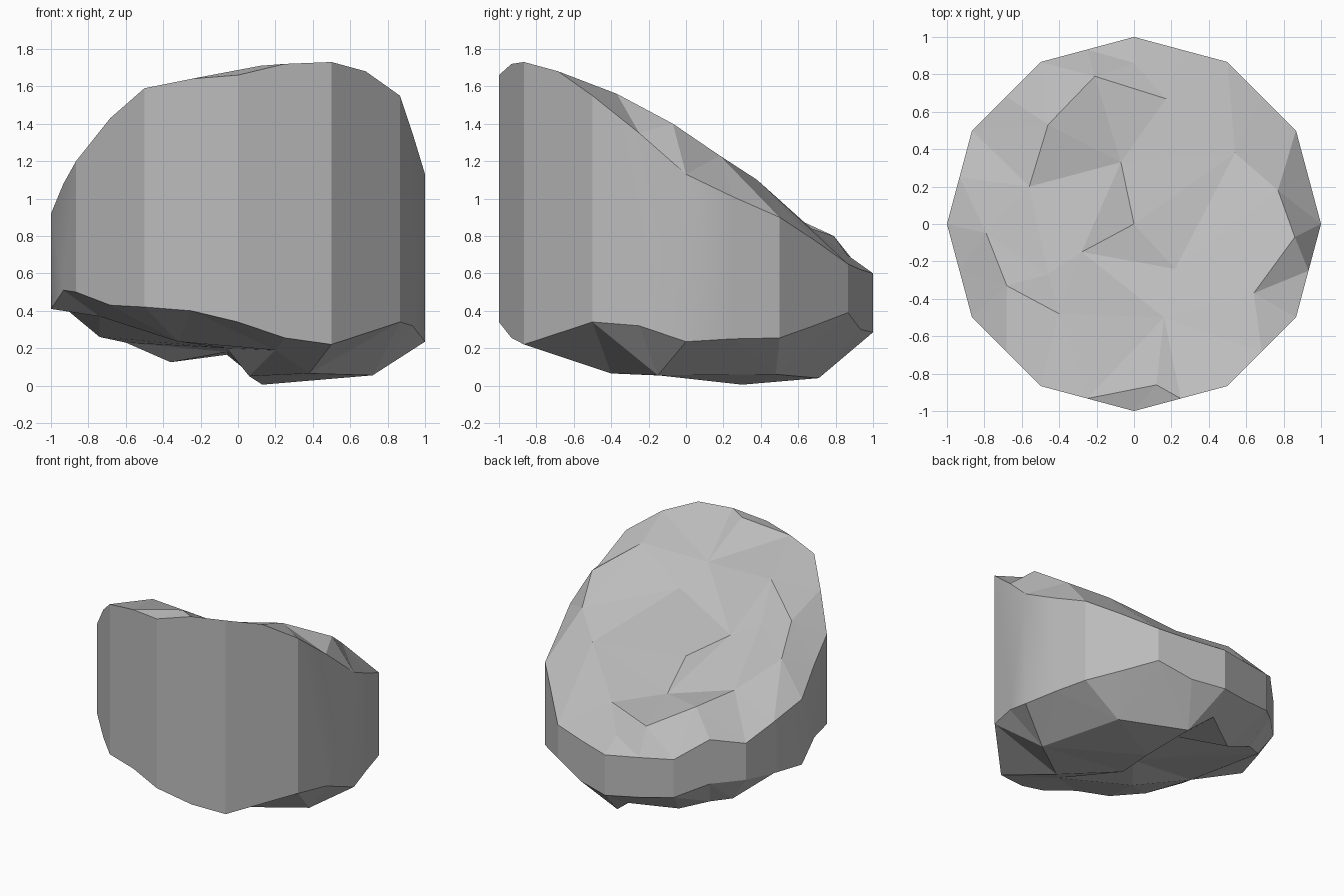
import bpy
import bmesh
import math
from mathutils import Vector
from mathutils.geometry import delaunay_2d_cdt

SIDES = 12

# Rim heights, two per side of the column: a corner, then the middle of the side
TOP_RIM = [1.13, 1.01, .9, .78, .65, .62, .6, .62, .645, .78, .73, .82,
           .92, 1.08, 1.2, 1.43, 1.59, 1.64, 1.66, 1.72, 1.73, 1.68, 1.55, 1.35]
BOTTOM_RIM = [.235, .25, .255, .32, .39, .3, .285, .31, .35, .435, .445, .42,
              .41, .51, .5, .43, .42, .4, .34, .255, .22, .28, .34, .32]

# Creases across the broken top, each a path of points
TOP_CREASES = [
    [(-.21, .79, .8), (-.46, .53, .92), (-.56, .2, .95), (-.07, .33, .84),
     (0, 0, .99), (-.28, -.15, 1.17), (-.46, -.27, 1.26)],
    [(-.79, -.05, 1.16), (-.68, -.33, 1.32), (-.4, -.48, 1.51)],
    [(.22, -.24, 1.37), (.16, -.5, 1.49), (.12, -.86, 1.71)],
    [(.54, .38, 1.1), (.77, .18, 1.23), (.86, -.07, 1.4)],
    [(.64, -.37, 1.56)],
    [(.17, .67, .84)],
    [(0, .86, .7)],
]

# Creases under the column: the low foot, its step, and the raised hollow
BOTTOM_CREASES = [
    [(.38, -.4, .065), (.06, -.05, .05), (.13, .3, .005), (.095, .71, .04)],
    [(.2, -.6, .19), (-.06, -.08, .2), (-.06, .4, .18), (-.06, .8, .165)],
    [(.72, -.15, .055), (.55, .48, .06)],
    [(-.36, .6, .125), (-.6, .56, .23), (-.74, .48, .26)],
    [(-.74, -.25, .37), (-.32, -.4, .235)],
]


def rim_points(heights):
    """Points around a regular polygon, at its corners and side middles."""
    corners = [Vector((math.cos(math.tau * i / SIDES),
                       math.sin(math.tau * i / SIDES), 0))
               for i in range(SIDES)]
    points = []
    for i, corner in enumerate(corners):
        following = corners[(i + 1) % SIDES]
        points += [corner.copy(), corner.lerp(following, .5)]
    for point, height in zip(points, heights):
        point.z = height
    return points


def add_cap(bm, rim, creases, facing_up):
    """Triangulate a rough cap that keeps its creases as edges."""
    points = list(rim)
    count = len(rim)
    edges = [(i, (i + 1) % count) for i in range(count)]
    for path in creases:
        start = len(points)
        points += [Vector(p) for p in path]
        edges += [(i, i + 1) for i in range(start, len(points) - 1)]
    flat = [p.to_2d() for p in points]
    result = delaunay_2d_cdt(flat, edges, [], 1, 1e-6)
    triangles, originals = result[2], result[3]
    verts = [bm.verts.new(p) for p in points]
    for triangle in triangles:
        corners = [verts[originals[i][0]] for i in triangle]
        face = bm.faces.new(corners)
        face.normal_update()
        if (face.normal.z > 0) != facing_up:
            face.normal_flip()
    return verts[:count]


# Remove the default object
default = bpy.data.objects.get("Cube")
if default:
    bpy.data.objects.remove(default, do_unlink=True)

# Stone colour
stone = bpy.data.materials.new("stone_grey")
stone.use_nodes = True
grey = (.5, .5, .5, 1)
stone.diffuse_color = grey
shader = next(n for n in stone.node_tree.nodes if n.type == 'BSDF_PRINCIPLED')
shader.inputs["Base Color"].default_value = grey

# Caps
bm = bmesh.new()
upper = add_cap(bm, rim_points(TOP_RIM), TOP_CREASES, True)
lower = add_cap(bm, rim_points(BOTTOM_RIM), BOTTOM_CREASES, False)

# Column sides, softened where they meet at the far left and right
for side in range(SIDES):
    a, b, c = (2 * side, 2 * side + 1, (2 * side + 2) % len(upper))
    wall = bm.faces.new([lower[a], lower[b], lower[c],
                         upper[c], upper[b], upper[a]])
    wall.normal_update()
    wall.smooth = abs(wall.normal.x) > math.cos(math.radians(20))

mesh = bpy.data.meshes.new("rock_column")
bm.to_mesh(mesh)
bm.free()
mesh.materials.append(stone)
rock = bpy.data.objects.new("rock_column", mesh)
bpy.context.collection.objects.link(rock)

# Keep the broken rims sharp
bpy.context.view_layer.objects.active = rock
edit = bmesh.new()
edit.from_mesh(mesh)
for edge in edit.edges:
    if edge.is_manifold and edge.calc_face_angle() > math.radians(31):
        edge.smooth = False
edit.to_mesh(mesh)
edit.free()
